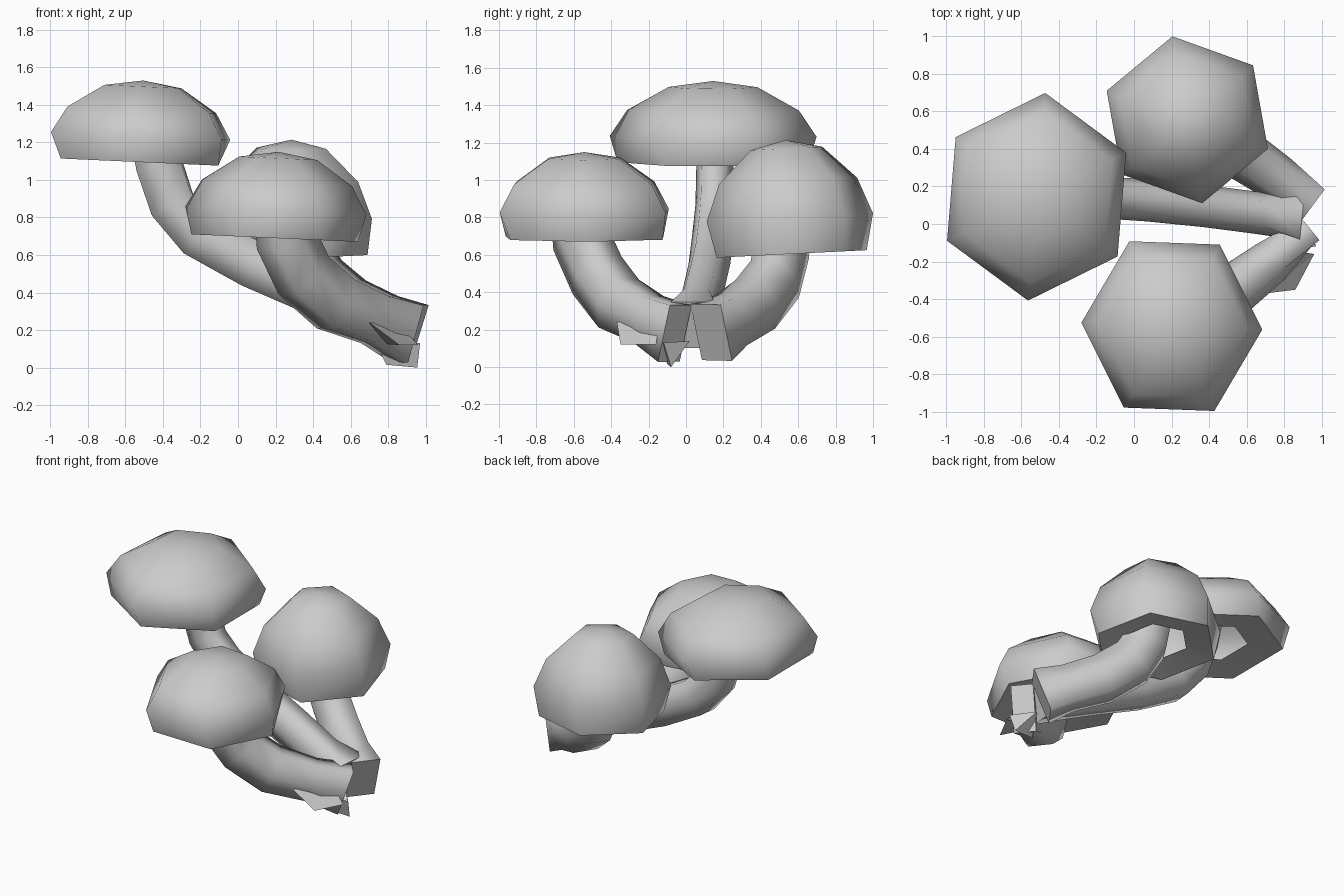
import bpy, bmesh, math
from mathutils import Vector, Euler

if "Cube" in bpy.data.objects:
    bpy.data.objects.remove(bpy.data.objects["Cube"])

grey = bpy.data.materials.new("plain_grey")
grey.diffuse_color = (0.6, 0.6, 0.6, 1)
grey.use_nodes = True
grey.node_tree.nodes["Principled BSDF"].inputs["Base Color"].default_value = grey.diffuse_color


def finish(name, bm, sharp=()):
    bmesh.ops.recalc_face_normals(bm, faces=bm.faces)
    for f in bm.faces:
        f.smooth = True
    for e in sharp:
        e.smooth = False
    me = bpy.data.meshes.new(name)
    bm.to_mesh(me)
    bm.free()
    me.materials.append(grey)
    ob = bpy.data.objects.new(name, me)
    bpy.context.collection.objects.link(ob)
    return ob


def bridge(bm, a, b):
    n = len(a)
    return [bm.faces.new((a[i], a[(i + 1) % n], b[(i + 1) % n], b[i])) for i in range(n)]


# Six-sided domed cap with a wide rim and an opening underneath: radius, height, twist
CAP = [(0.48, 0.06, 5), (0.92, 0.0, 5), (1.0, 0.32, 0), (0.83, 0.64, 0), (0.43, 0.925, 0)]


def cap(name, centre, rx, ry, height, turn, tilt):
    bm = bmesh.new()
    rings = []
    for r, z, twist in CAP:
        angles = [math.radians(turn + twist + 60 * i) for i in range(6)]
        rings.append([bm.verts.new((r * rx * math.cos(a), r * ry * math.sin(a), z * height))
                      for a in angles])
    for a, b in zip(rings, rings[1:]):
        bridge(bm, a, b)
    top = bm.verts.new((0, 0, height))
    last = rings[-1]
    for i in range(6):
        bm.faces.new((last[i], last[(i + 1) % 6], top))
    rim = [bm.edges.get((rings[1][i], rings[1][(i + 1) % 6])) for i in range(6)]
    ob = finish(name, bm, rim)
    ob.location = centre
    ob.rotation_euler = Euler(tilt)


# Six-sided stem swept along a path, squared off at its cut end.
# Sizes are half width and half thickness at each point.
def stem(name, path, sizes):
    pts = [Vector(p) for p in path]
    run = pts[-1] - pts[0]
    side0 = Vector((-run.y, run.x, 0)).normalized()
    bm = bmesh.new()
    rings = []
    for i, p in enumerate(pts):
        t = (pts[min(i + 1, len(pts) - 1)] - pts[max(i - 1, 0)]).normalized()
        side = (side0 - t * side0.dot(t)).normalized()
        up = t.cross(side)
        w, h = sizes[i]
        c = 1.0 if i == len(pts) - 1 else 0.6
        section = [(1, 0), (c, 1), (-c, 1), (-1, 0), (-c, -1), (c, -1)]
        rings.append([bm.verts.new(p + side * w * s + up * h * u) for s, u in section])
    for a, b in zip(rings, rings[1:]):
        bridge(bm, a, b)
    end = bm.faces.new(rings[-1])
    finish(name, bm, list(end.edges))


# Caps
cap("left_cap", (-0.525, 0.145, 1.095), 0.527, 0.555, 0.435, 25, (0, 0.045, 0))
cap("back_cap", (0.284, 0.565, 0.605), 0.457, 0.452, 0.61, 40, (0.05, 0, 0))
cap("front_cap", (0.195, -0.544, 0.69), 0.483, 0.512, 0.46, 58, (0, 0.045, 0))

# Stems, top to cut end
stem("left_stem",
     [(-0.45, 0.16, 1.25), (-0.42, 0.155, 1.08), (-0.35, 0.15, 0.87), (-0.21, 0.145, 0.71),
      (0.08, 0.125, 0.55), (0.38, 0.095, 0.42), (0.65, 0.06, 0.30), (0.85, 0.04, 0.225)],
     [(0.10, 0.12)] * 3 + [(0.112, 0.125)] * 4 + [(0.118, 0.13)])
stem("back_stem",
     [(0.31, 0.53, 0.84), (0.34, 0.51, 0.62), (0.42, 0.475, 0.47), (0.58, 0.37, 0.335),
      (0.77, 0.24, 0.25), (0.91, 0.135, 0.185)],
     [(0.14, 0.145)] * 4 + [(0.125, 0.14), (0.10, 0.16)])
stem("front_stem",
     [(0.25, -0.57, 0.85), (0.26, -0.56, 0.68), (0.35, -0.475, 0.49), (0.52, -0.36, 0.34),
      (0.73, -0.20, 0.255), (0.90, -0.06, 0.18)],
     [(0.14, 0.145)] * 4 + [(0.12, 0.13), (0.075, 0.16)])

# Torn flap and foot where the stems were cut
bm = bmesh.new()
v = [bm.verts.new(p) for p in [(0.70, -0.37, 0.24), (0.86, -0.35, 0.12), (0.96, -0.16, 0.12),
                               (0.84, -0.14, 0.25), (0.74, -0.16, 0.13)]]
for f in [(0, 1, 2), (0, 2, 3), (0, 1, 4), (1, 2, 4)]:
    bm.faces.new([v[i] for i in f])
finish("torn_flap", bm, bm.edges)

bm = bmesh.new()
v = [bm.verts.new(p) for p in [(0.79, -0.10, 0.015), (0.955, -0.08, 0.0), (0.73, -0.14, 0.14),
                               (0.97, -0.12, 0.13), (0.85, 0.02, 0.14)]]
for f in [(0, 1, 3, 2), (0, 1, 4), (0, 4, 2), (1, 3, 4)]:
    bm.faces.new([v[i] for i in f])
finish("torn_foot", bm, bm.edges)
